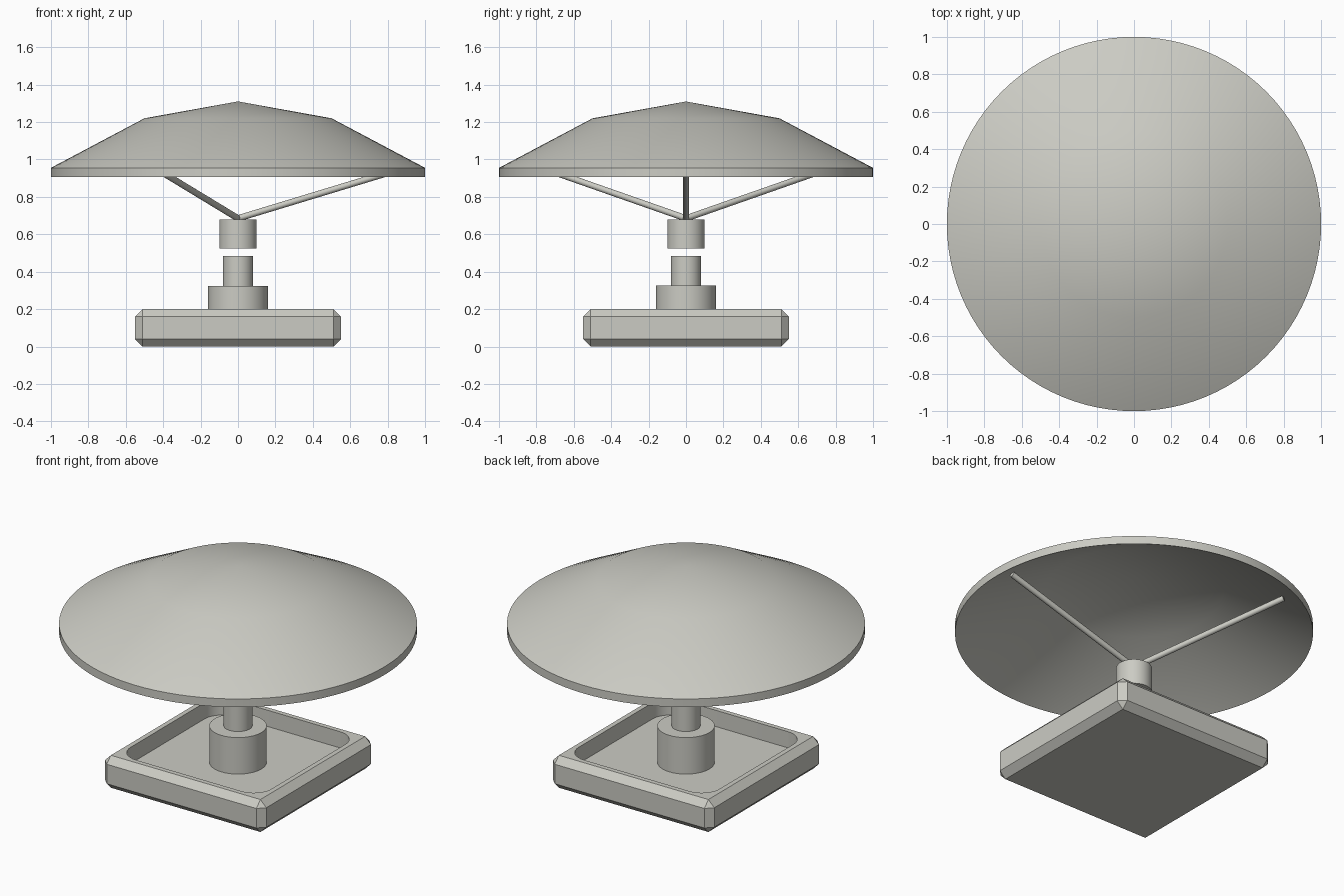
import bpy, bmesh, math
from mathutils import Vector

if "Cube" in bpy.data.objects:
    bpy.data.objects.remove(bpy.data.objects["Cube"], do_unlink=True)

COLOUR = (0.6, 0.6, 0.55, 1)
grey = bpy.data.materials.new("warm_grey")
grey.use_nodes = True
grey.diffuse_color = COLOUR
grey.node_tree.nodes["Principled BSDF"].inputs["Base Color"].default_value = COLOUR


def finish(name, bm):
    """Turn a bmesh into a shaded object."""
    bmesh.ops.recalc_face_normals(bm, faces=bm.faces)
    mesh = bpy.data.meshes.new(name)
    bm.to_mesh(mesh)
    bm.free()
    mesh.materials.append(grey)
    ob = bpy.data.objects.new(name, mesh)
    bpy.context.collection.objects.link(ob)
    bpy.ops.object.select_all(action='DESELECT')
    bpy.context.view_layer.objects.active = ob
    ob.select_set(True)
    bpy.ops.object.shade_smooth_by_angle(angle=math.radians(30))
    return ob


def rod(name, start, end, radius, sides=48):
    """Closed cylinder between two points."""
    start, end = Vector(start), Vector(end)
    axis = end - start
    bm = bmesh.new()
    bmesh.ops.create_cone(bm, cap_ends=True, segments=sides, radius1=radius,
                          radius2=radius, depth=axis.length)
    turn = axis.to_track_quat('Z', 'Y').to_matrix().to_4x4()
    bmesh.ops.transform(bm, matrix=turn, verts=bm.verts)
    bmesh.ops.translate(bm, vec=(start + end) / 2, verts=bm.verts)
    return finish(name, bm)


def box(name, half, bottom, top, bevel, segments, upright_only):
    """Square slab with bevelled edges."""
    bm = bmesh.new()
    bmesh.ops.create_cube(bm, size=1)
    bmesh.ops.scale(bm, vec=(2 * half, 2 * half, top - bottom), verts=bm.verts)
    bmesh.ops.translate(bm, vec=(0, 0, (bottom + top) / 2), verts=bm.verts)
    edges = [e for e in bm.edges if not upright_only
             or abs(e.verts[0].co.z - e.verts[1].co.z) > 0.01]
    bmesh.ops.bevel(bm, geom=edges, offset=bevel, segments=segments,
                    profile=0.5, affect='EDGES')
    return finish(name, bm)


# Square base with a round-cornered recess
base = box("base_tray", 0.55, 0, 0.2, 0.04, 1, False)
cutter = box("recess_cutter", 0.48, 0.1, 0.4, 0.12, 8, True)
cutter.hide_render = True
cutter.display_type = 'WIRE'
cut = base.modifiers.new("recess", 'BOOLEAN')
cut.operation = 'DIFFERENCE'
cut.object = cutter
cut.solver = 'EXACT'
bpy.context.view_layer.objects.active = base
bpy.ops.object.modifier_apply(modifier="recess")
bpy.data.objects.remove(cutter, do_unlink=True)

# Stepped pedestal and floating hub
rod("collar", (0, 0, 0.1), (0, 0, 0.325), 0.16)
rod("post", (0, 0, 0.32), (0, 0, 0.485), 0.08)
rod("hub", (0, 0, 0.525), (0, 0, 0.68), 0.1)

# Three struts fanning up to the canopy
for i in range(3):
    a = math.radians(120 * i)
    rod(f"strut_{i + 1}", (0, 0, 0.685),
        (0.89 * math.cos(a), 0.89 * math.sin(a), 0.955), 0.017, 16)

# Hollow canopy, spun from its cross-section
section = [(0, 1.31), (0.5, 1.22), (1, 0.955), (1, 0.905), (0.5, 1.17), (0, 1.26)]
bm = bmesh.new()
points = [bm.verts.new((r, 0, z)) for r, z in section]
lines = [bm.edges.new(pair) for pair in zip(points, points[1:])]
bmesh.ops.spin(bm, geom=points + lines, cent=(0, 0, 0), axis=(0, 0, 1),
               angle=math.tau, steps=96, use_merge=True)
bmesh.ops.remove_doubles(bm, verts=bm.verts, dist=0.0005)
finish("canopy", bm)
